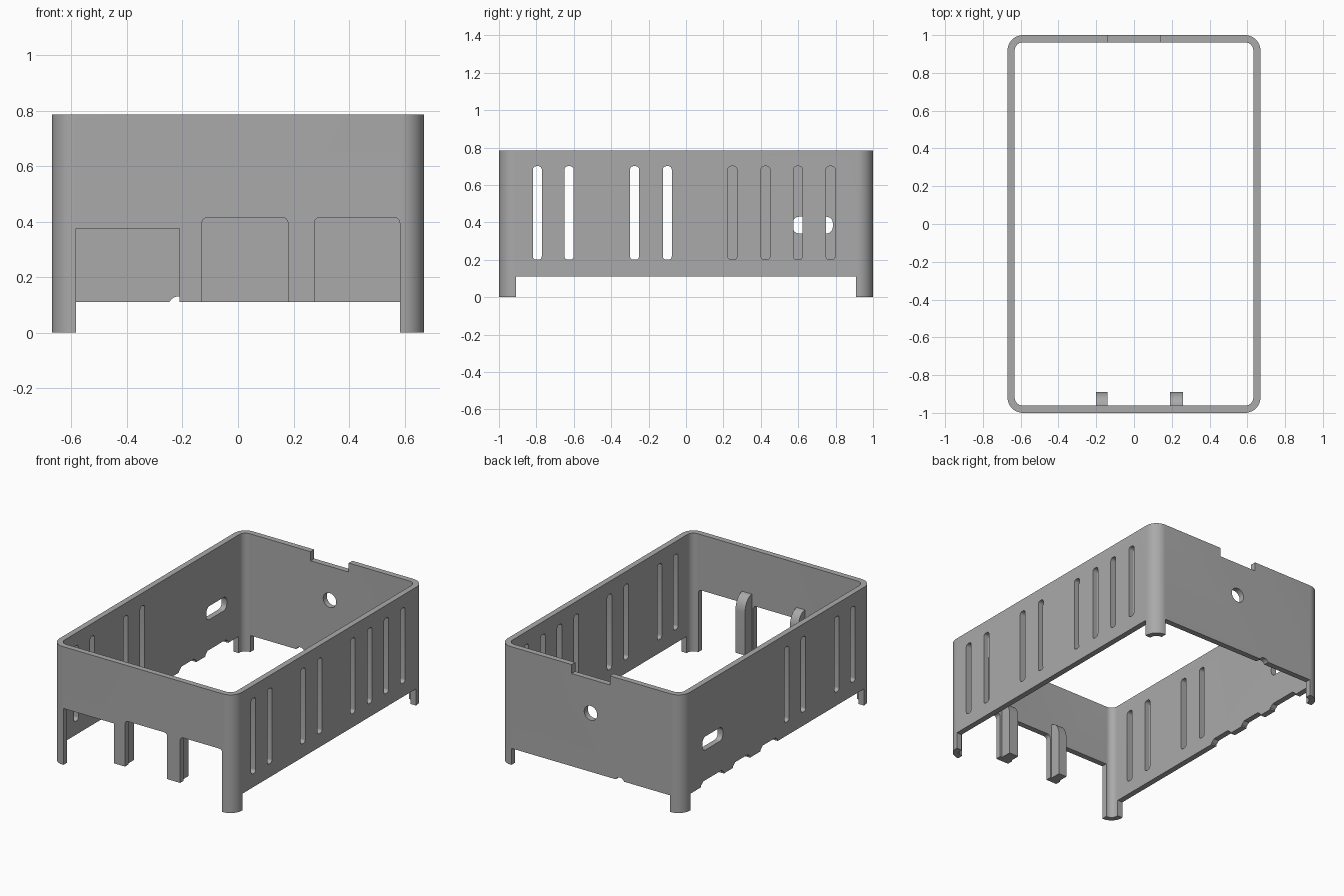
import bpy, bmesh, math
from mathutils import Vector

cube = bpy.data.objects.get("Cube")
if cube:
    bpy.data.objects.remove(cube, do_unlink=True)

HALF_X, HALF_Y, TOP, WALL = 0.67, 1.0, 0.785, 0.038
RADIUS, FLOOR = 0.083, 0.11

grey = bpy.data.materials.new("plain grey")
grey.use_nodes = True
colour = (0.4, 0.4, 0.4, 1)
grey.diffuse_color = colour
grey.node_tree.nodes["Principled BSDF"].inputs["Base Color"].default_value = colour


def rounded(u0, u1, v0, v1, r=0.0, steps=6):
    """Outline of a rectangle with rounded corners."""
    if r == 0:
        return [(u0, v0), (u1, v0), (u1, v1), (u0, v1)]
    pts = []
    corners = [(u1 - r, v1 - r), (u0 + r, v1 - r), (u0 + r, v0 + r), (u1 - r, v0 + r)]
    for k, (cu, cv) in enumerate(corners):
        for i in range(steps + 1):
            a = math.pi / 2 * (k + i / steps)
            pts.append((cu + r * math.cos(a), cv + r * math.sin(a)))
    return pts


def prism(name, outline, axis, lo, hi):
    """Extrude a 2D outline along x, y or z."""
    place = {"x": lambda u, v, w: (w, u, v),
             "y": lambda u, v, w: (u, w, v),
             "z": lambda u, v, w: (u, v, w)}[axis]
    bm = bmesh.new()
    face = bm.faces.new([bm.verts.new(place(u, v, lo)) for u, v in outline])
    ext = bmesh.ops.extrude_face_region(bm, geom=[face])
    verts = [g for g in ext["geom"] if isinstance(g, bmesh.types.BMVert)]
    bmesh.ops.translate(bm, verts=verts, vec=Vector(place(0, 0, hi - lo)))
    bmesh.ops.recalc_face_normals(bm, faces=bm.faces[:])
    mesh = bpy.data.meshes.new(name)
    bm.to_mesh(mesh)
    bm.free()
    mesh.materials.append(grey)
    obj = bpy.data.objects.new(name, mesh)
    bpy.context.collection.objects.link(obj)
    return obj


def activate(obj):
    bpy.ops.object.select_all(action="DESELECT")
    obj.select_set(True)
    bpy.context.view_layer.objects.active = obj


def cut(target, outline, axis, lo, hi):
    """Remove a prism from the target."""
    cutter = prism("cutter", outline, axis, lo, hi)
    cutter.hide_render = True
    activate(target)
    mod = target.modifiers.new("cut", "BOOLEAN")
    mod.operation, mod.solver, mod.object = "DIFFERENCE", "EXACT", cutter
    bpy.ops.object.modifier_apply(modifier=mod.name)
    bpy.data.objects.remove(cutter, do_unlink=True)


# Open rectangular shell with rounded corners
shell = prism("case_wall", rounded(-HALF_X, HALF_X, -HALF_Y, HALF_Y, RADIUS, 12), "z", 0, TOP)
ix, iy = HALF_X - WALL, HALF_Y - WALL
cut(shell, rounded(-ix, ix, -iy, iy, RADIUS - WALL, 12), "z", -0.1, 1)

# Raise the walls between the corner legs
LEG_X, LEG_Y = 0.583, 0.91
cut(shell, rounded(-LEG_Y, LEG_Y, -0.1, FLOOR), "x", -1, 1)
cut(shell, rounded(-LEG_X, LEG_X, -0.1, FLOOR), "y", -2, 2)

# Front port openings
for x0, x1, top, r in [(-LEG_X, -0.21, 0.375, 0),
                       (-0.13, 0.18, 0.415, 0.022),
                       (0.275, LEG_X, 0.415, 0.022)]:
    cut(shell, rounded(x0, x1, -0.05, top, r), "y", -1.2, -0.93)

# Ventilation slots: four through both sides, four more on the left side
for y in (-0.795, -0.625, -0.275, -0.1):
    cut(shell, rounded(y - 0.024, y + 0.024, 0.2, 0.7, 0.018), "x", -1, 1)
for y in (0.248, 0.425, 0.598, 0.773):
    cut(shell, rounded(y - 0.024, y + 0.024, 0.2, 0.7, 0.018), "x", 0.5, 1)

# Oval window and shallow plug notches on the right side
cut(shell, rounded(0.57, 0.785, 0.34, 0.43, 0.035), "x", -1, -0.5)
for mid, half in [(0.68, 0.12), (0.375, 0.09), (0.085, 0.09)]:
    notch = [(mid - half, 0.05), (mid + half, 0.05), (mid + half, FLOOR + 0.01),
             (mid + half - 0.025, FLOOR + 0.03), (mid - half + 0.025, FLOOR + 0.03),
             (mid - half, FLOOR + 0.01)]
    cut(shell, notch, "x", -1, -0.5)

# Back wall: top notch, round hole and small bottom arch
cut(shell, rounded(-0.14, 0.14, TOP - 0.06, 1), "y", 0.9, 1.1)
cut(shell, rounded(-0.048, 0.048, 0.452, 0.548, 0.048), "y", 0.9, 1.1)
cut(shell, rounded(-0.25, -0.18, 0.06, 0.13, 0.035), "y", 0.9, 1.1)

activate(shell)
bpy.ops.object.shade_smooth_by_angle(angle=math.radians(30))

# Stiffening ribs behind the front posts, curved at the top
DEPTH, RISE, SHOULDER = 0.072, 0.1, 0.39
profile = [(-0.97, FLOOR), (-0.89, FLOOR)]
for i in range(9):
    a = math.pi / 2 * i / 8
    profile.append((-0.89 - DEPTH * (1 - math.cos(a)), SHOULDER + RISE * math.sin(a)))
profile.append((-0.97, SHOULDER + RISE))
for name, x0, x1 in [("right_rib", -0.2, -0.14), ("left_rib", 0.19, 0.26)]:
    rib = prism(name, profile, "x", x0, x1)
    activate(rib)
    bpy.ops.object.shade_smooth_by_angle(angle=math.radians(30))
